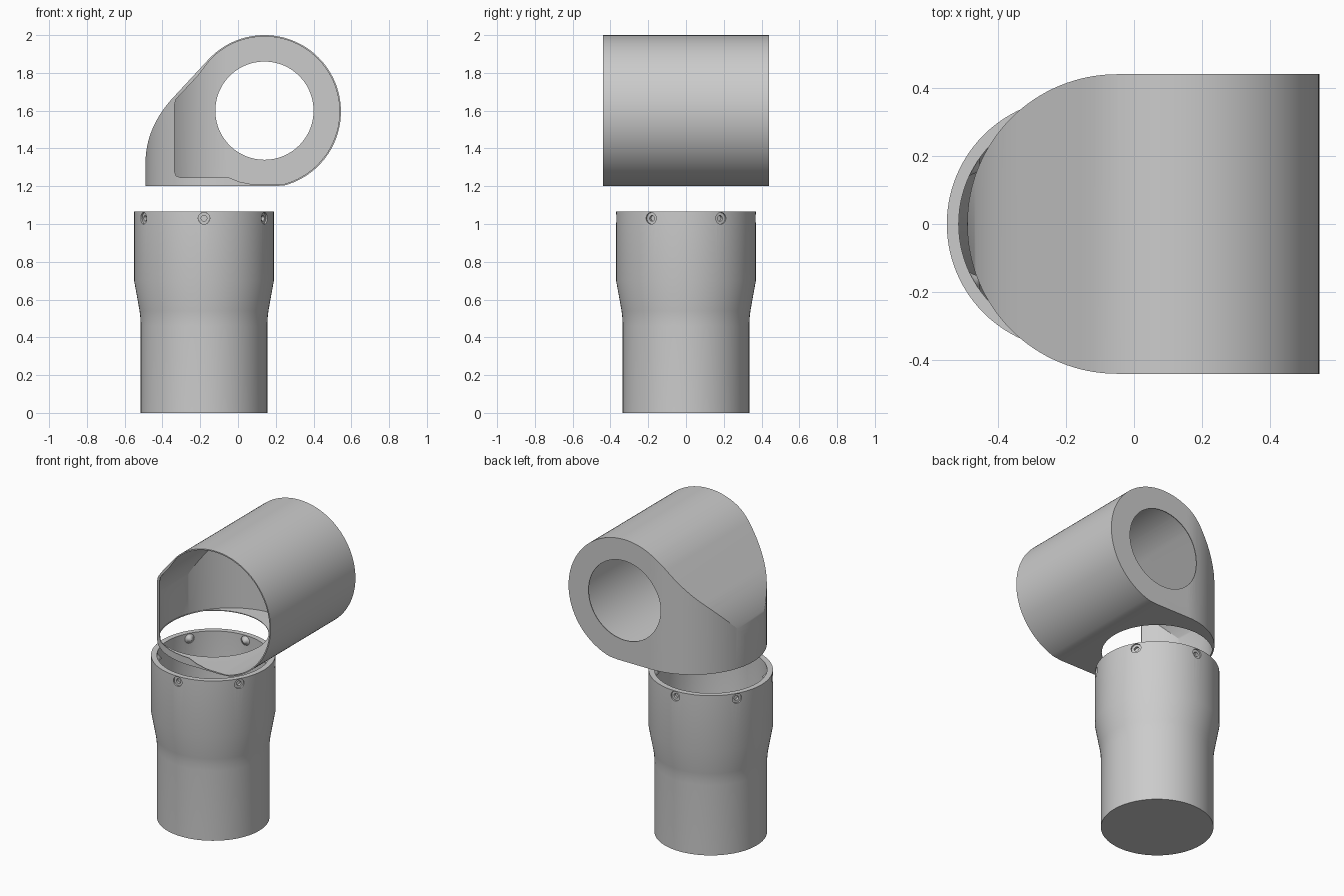
import bpy, bmesh
from math import cos, sin, radians, pi, hypot
from mathutils import Matrix, Vector

if "Cube" in bpy.data.objects:
    bpy.data.objects.remove(bpy.data.objects["Cube"])

CUP_X = -0.18            # axis of the lower cup
RC = (0.14, 1.595)       # axis of the horizontal barrel (x, z)
WALL = 0.005


def add_object(name, bm):
    bmesh.ops.recalc_face_normals(bm, faces=bm.faces)
    mesh = bpy.data.meshes.new(name)
    bm.to_mesh(mesh)
    bm.free()
    ob = bpy.data.objects.new(name, mesh)
    bpy.context.collection.objects.link(ob)
    return ob


def activate(ob):
    bpy.ops.object.select_all(action='DESELECT')
    ob.select_set(True)
    bpy.context.view_layer.objects.active = ob


def prism(name, pts, axis, lo, hi):
    """Extrude a closed 2D outline along 'Y' (pts are x,z) or 'Z' (pts are x,y)."""
    bm = bmesh.new()
    place = (lambda p: (p[0], lo, p[1])) if axis == 'Y' else (lambda p: (p[0], p[1], lo))
    face = bm.faces.new([bm.verts.new(place(p)) for p in pts])
    out = bmesh.ops.extrude_face_region(bm, geom=[face])
    step = Vector((0, hi - lo, 0)) if axis == 'Y' else Vector((0, 0, hi - lo))
    bmesh.ops.translate(bm, vec=step, verts=[v for v in out['geom'] if isinstance(v, bmesh.types.BMVert)])
    return add_object(name, bm)


def lathe(name, profile, segs):
    """Spin an (r, z) profile around z."""
    bm = bmesh.new()
    vs = [bm.verts.new((r, 0, z)) for r, z in profile]
    es = [bm.edges.new(e) for e in zip(vs, vs[1:])]
    bmesh.ops.spin(bm, geom=vs + es, cent=(0, 0, 0), axis=(0, 0, 1),
                   angle=2 * pi, steps=segs, use_duplicate=False)
    bmesh.ops.remove_doubles(bm, verts=bm.verts, dist=1e-5)
    return add_object(name, bm)


def boolean(ob, cutter, op='DIFFERENCE'):
    mod = ob.modifiers.new(op, 'BOOLEAN')
    mod.operation, mod.object, mod.solver = op, cutter, 'EXACT'
    activate(ob)
    bpy.ops.object.modifier_apply(modifier=mod.name)
    bpy.data.objects.remove(cutter)


def smooth(ob):
    activate(ob)
    bpy.ops.object.shade_smooth_by_angle(angle=radians(25))


def arc(c, r, a0, a1, n):
    return [(c[0] + r * cos(radians(a0 + (a1 - a0) * i / n)),
             c[1] + r * sin(radians(a0 + (a1 - a0) * i / n))) for i in range(n + 1)]


def head_solid(name, d):
    """Side profile crossed with the round-ended plan, shrunk by d."""
    floor = 1.2 + d
    side = [p for p in arc(RC, 0.405 - d, -90, 137, 72) if p[1] > floor]
    n = (cos(radians(137)), sin(radians(137)))
    a, b, c = [(x - d * n[0], z - d * n[1]) for x, z in ((-0.34, 1.673), (-0.49, 1.513), (-0.49, 1.32))]
    b, c = (-0.49 + d, b[1]), (-0.49 + d, c[1])
    for i in range(17):
        t = i / 16
        side.append(tuple((1 - t) ** 2 * a[k] + 2 * t * (1 - t) * b[k] + t * t * c[k] for k in (0, 1)))
    side += [(-0.49 + d, floor), (0.19, floor)]
    plan = arc((-0.05, 0), 0.44 - d, 90, 270, 64) + [(0.7, d - 0.44), (0.7, 0.44 - d)]
    ob = prism(name, side, 'Y', -0.6, 0.6)
    boolean(ob, prism("plan_cutter", plan, 'Z', 1.0, 2.2), 'INTERSECT')
    return ob


# Head: thin hollow barrel with a rounded neck
head = head_solid("head_shell", 0)
boolean(head, head_solid("head_cavity", WALL))

# Open front of the head
opening = [(x, max(z, 1.208)) for x, z in arc(RC, 0.397, -88, 137, 72)]
opening += [(-0.21, 1.787), (-0.312, 1.678), (-0.328, 1.66), (-0.335, 1.635), (-0.335, 1.275),
            (-0.327, 1.255), (-0.307, 1.247), (-0.05, 1.247), (0.01, 1.223), (0.08, 1.209)]
boolean(head, prism("front_cutter", opening, 'Y', -0.8, -0.1))

# Round bore in the back wall
boolean(head, prism("bore_cutter", arc((0.14, 1.6), 0.26, 0, 357, 119 // 1)[:], 'Y', 0.2, 0.8))

# Round hole in the floor, kept inside the neck wall
hole = []
for x, y in arc((CUP_X, 0), 0.33, 0, 356.25, 95):
    r = hypot(x + 0.05, y)
    k = 0.432 / r if x < -0.05 and r > 0.432 else 1
    hole.append((-0.05 + (x + 0.05) * k, y * k))
boolean(head, prism("floor_cutter", hole, 'Z', 1.1, 1.23))
smooth(head)

# Cup: closed bottom, flared collar, open top
cup = lathe("cup", [(0, 0), (0.335, 0), (0.335, 0.46), (0.3365, 0.50), (0.341, 0.54), (0.37, 0.70),
                    (0.37, 1.065), (0.335, 1.065), (0.335, 0.70), (0.30, 0.50), (0.30, 0.03), (0, 0.03)], 96)
cup.location.x = CUP_X
bpy.context.view_layer.update()

# Six set screws around the collar
for i in range(6):
    turn = (Matrix.Translation((CUP_X, 0, 1.03)) @ Matrix.Rotation(radians(30 + 60 * i), 4, 'Z')
            @ Matrix.Rotation(pi / 2, 4, 'Y'))
    cutter = lathe("screw_cutter", [(0, 0.28), (0.031, 0.28), (0.031, 0.42), (0, 0.42)], 24)
    cutter.data.transform(turn)
    boolean(cup, cutter)
    screw = lathe(f"set_screw_{i + 1}", [(0, 0.305), (0.016, 0.325), (0.0305, 0.335), (0.0305, 0.36),
                                         (0.015, 0.36), (0.015, 0.343), (0, 0.343)], 24)
    screw.data.transform(turn)
    smooth(screw)
smooth(cup)
